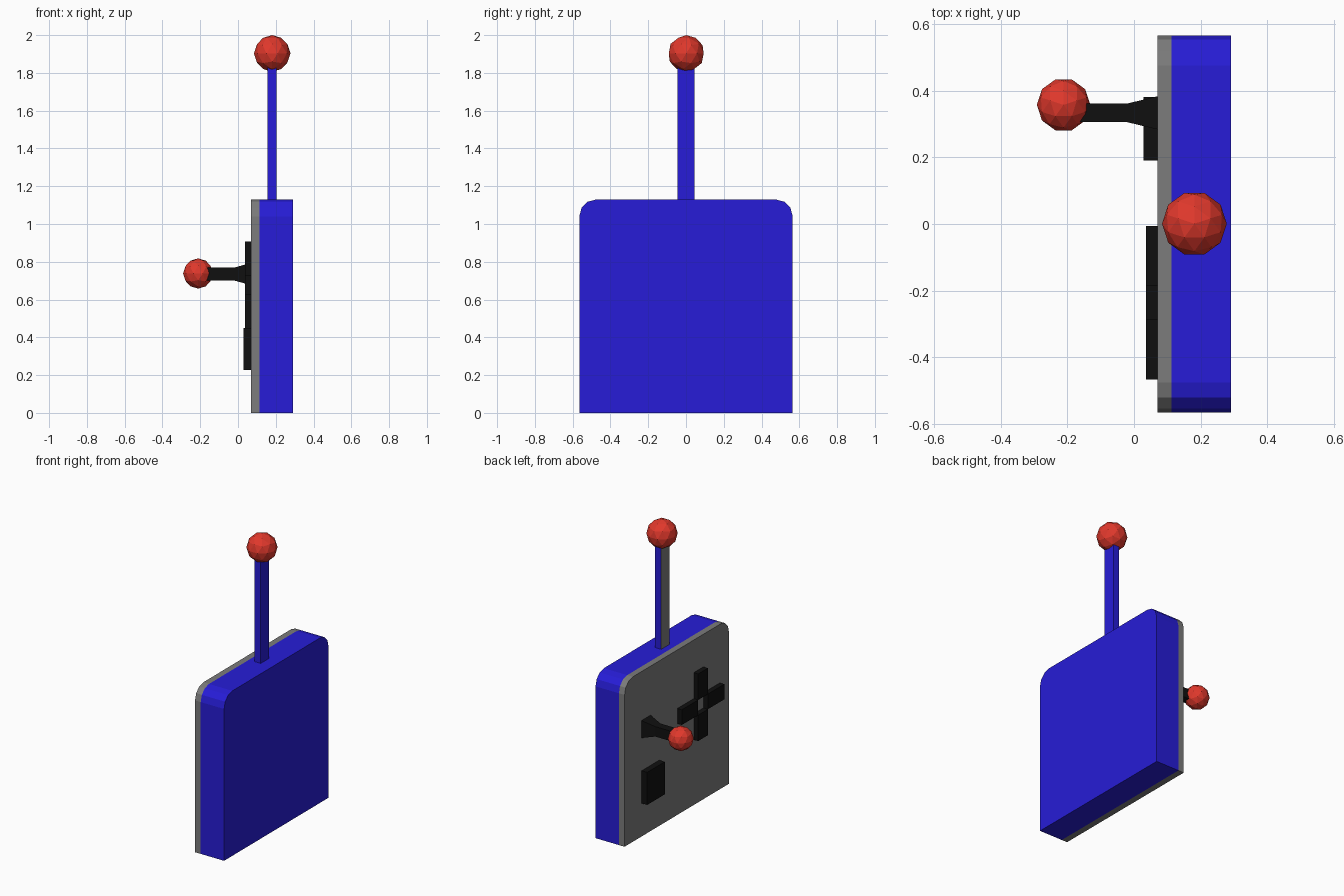
import bpy, bmesh, math
from mathutils import Matrix

if "Cube" in bpy.data.objects:
    bpy.data.objects.remove(bpy.data.objects["Cube"])


def material(name, rgb):
    m = bpy.data.materials.new(name)
    m.diffuse_color = (*rgb, 1)
    m.use_nodes = True
    m.node_tree.nodes["Principled BSDF"].inputs["Base Color"].default_value = m.diffuse_color
    return m


BLUE = material("blue", (0.02, 0.012, 0.68))
GREY = material("grey", (0.2, 0.2, 0.2))
BLACK = material("black", (0.005, 0.005, 0.005))
RED = material("red", (0.75, 0.04, 0.025))


def finish(name, bm, *mats):
    bmesh.ops.recalc_face_normals(bm, faces=bm.faces)
    me = bpy.data.meshes.new(name)
    bm.to_mesh(me)
    bm.free()
    for m in mats:
        me.materials.append(m)
    ob = bpy.data.objects.new(name, me)
    bpy.context.collection.objects.link(ob)
    return ob


def box(name, x, y, z, *mats):
    bm = bmesh.new()
    size = [b - a for a, b in (x, y, z)]
    mid = [(a + b) / 2 for a, b in (x, y, z)]
    bmesh.ops.create_cube(bm, size=1, matrix=Matrix.Translation(mid) @ Matrix.Diagonal((*size, 1)))
    return finish(name, bm, *mats)


def slab(name, x0, x1, mat, half=0.565, top=1.13, r=0.09, steps=3):
    # Square panel with rounded top corners, extruded along x
    prof = [(-half, 0), (half, 0)]
    for start, cy in ((0, half - r), (90, r - half)):
        for i in range(steps + 1):
            a = math.radians(start + 90 * i / steps)
            prof.append((cy + r * math.cos(a), top - r + r * math.sin(a)))
    bm = bmesh.new()
    face = bm.faces.new([bm.verts.new((x0, y, z)) for y, z in prof])
    ext = bmesh.ops.extrude_face_region(bm, geom=[face])
    # keep the starting face so the slab is closed
    if not face.is_valid:
        bm.faces.new([v for v in bm.verts if abs(v.co.x - x0) < 1e-6])
    moved = [g for g in ext["geom"] if isinstance(g, bmesh.types.BMVert)]
    bmesh.ops.translate(bm, verts=moved, vec=(x1 - x0, 0, 0))
    return finish(name, bm, mat)


def ball(name, loc, r):
    bm = bmesh.new()
    bmesh.ops.create_icosphere(bm, subdivisions=2, radius=r,
                               matrix=Matrix.Translation(loc) @ Matrix.Rotation(math.pi / 2, 4, 'Z'))
    return finish(name, bm, RED)


# Body shell and face plate
slab("body_shell", 0.113, 0.29, BLUE)
slab("face_plate", 0.07, 0.113, GREY)

# Antenna: blue with a grey face on the plate side
antenna = box("antenna", (0.157, 0.203), (-0.044, 0.044), (1.12, 1.85), BLUE, GREY)
for p in antenna.data.polygons:
    if p.normal.x < -0.9:
        p.material_index = 1
ball("antenna_ball", (0.181, 0.001, 1.903), 0.097)

# Direction pad: four arms around an open centre
cy, cz, w, reach = -0.236, 0.677, 0.052, 0.23
for i, (sy, sz) in enumerate(((1, 0), (-1, 0), (0, 1), (0, -1))):
    def span(c, s):
        return tuple(sorted((c + s * w, c + s * reach))) if s else (c - w, c + w)
    box(f"pad_arm_{i + 1}", (0.036, 0.075), span(cy, sy), span(cz, sz), BLACK)

# Push button
box("button", (0.028, 0.075), (0.19, 0.38), (0.227, 0.45), BLACK)

# Joystick: square shaft flaring towards the plate
bm = bmesh.new()
rings = []
for x, hy, hz in ((0.072, 0.05, 0.06), (-0.02, 0.028, 0.034), (-0.19, 0.028, 0.034)):
    rings.append([bm.verts.new((x, 0.333 + a * hy, 0.735 + b * hz))
                  for a, b in ((-1, -1), (1, -1), (1, 1), (-1, 1))])
for r0, r1 in zip(rings, rings[1:]):
    for i in range(4):
        j = (i + 1) % 4
        bm.faces.new((r0[i], r0[j], r1[j], r1[i]))
bm.faces.new(rings[0])
bm.faces.new(rings[-1])
finish("joystick", bm, BLACK)
ball("joystick_ball", (-0.211, 0.357, 0.738), 0.08)
